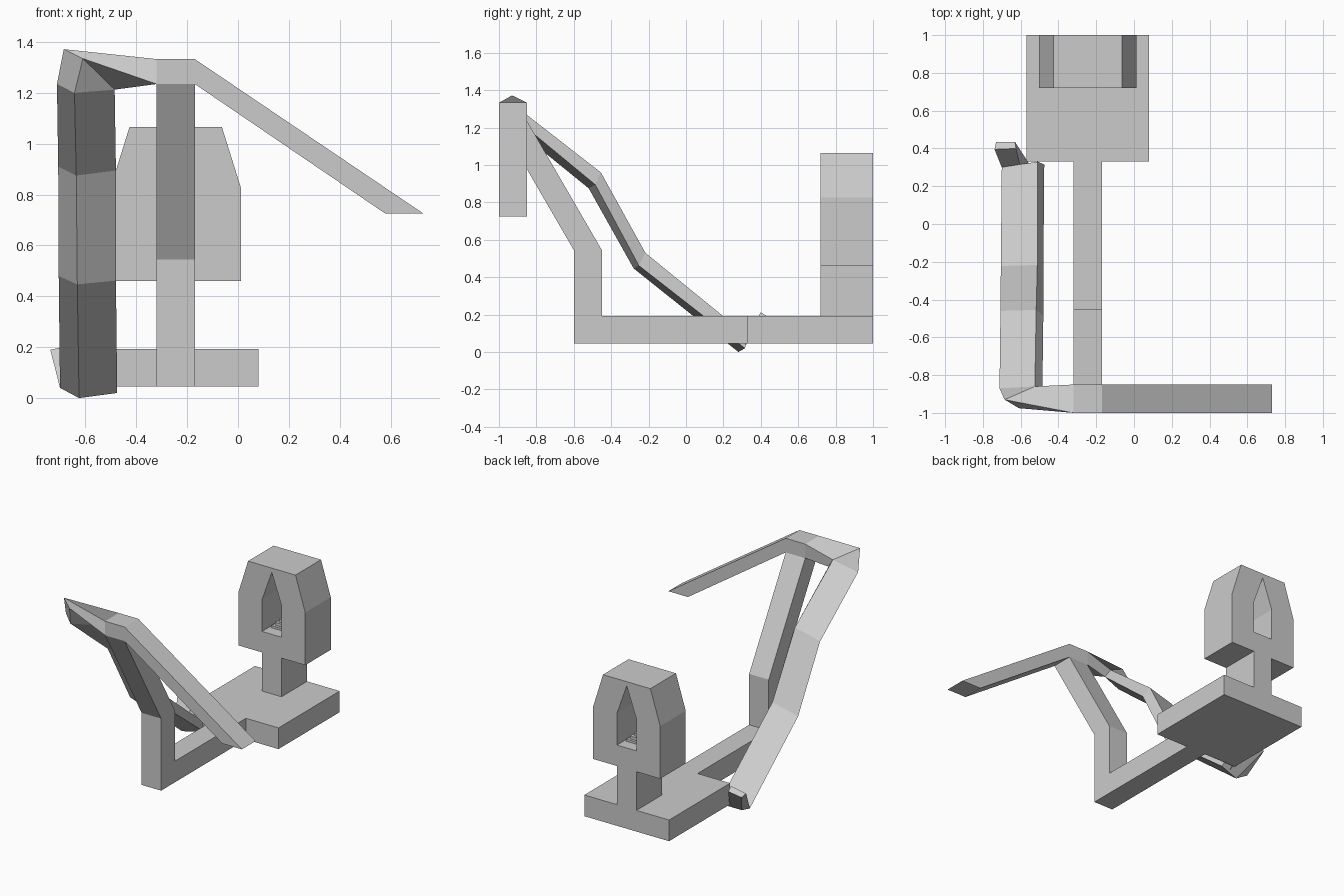
import bpy, bmesh
from mathutils import Vector

if "Cube" in bpy.data.objects:
    bpy.data.objects.remove(bpy.data.objects["Cube"])


def loft(name, rings):
    """Skin a chain of equal-sized rings and cap both ends."""
    bm = bmesh.new()
    vs = [[bm.verts.new(p) for p in r] for r in rings]
    n = len(rings[0])
    for a, b in zip(vs, vs[1:]):
        for i in range(n):
            j = (i + 1) % n
            bm.faces.new((a[i], a[j], b[j], b[i]))
    bm.faces.new(vs[0])
    bm.faces.new(vs[-1])
    bmesh.ops.remove_doubles(bm, verts=bm.verts, dist=1e-5)
    bmesh.ops.recalc_face_normals(bm, faces=bm.faces)
    me = bpy.data.meshes.new(name)
    bm.to_mesh(me)
    bm.free()
    ob = bpy.data.objects.new(name, me)
    bpy.context.collection.objects.link(ob)
    return ob


def prism_y(name, xz, y0, y1):
    return loft(name, [[(x, y, z) for x, z in xz] for y in (y0, y1)])


def prism_x(name, yz, x0, x1):
    return loft(name, [[(x, y, z) for y, z in yz] for x in (x0, x1)])


def box(name, x0, x1, y0, y1, z0, z1):
    return prism_y(name, [(x0, z0), (x1, z0), (x1, z1), (x0, z1)], y0, y1)


XL, XR = -0.32, -0.17          # width of the central spine
XC = (XL + XR) / 2

# base plate and the bent spine rising at the front
box("base_plate", -0.57, 0.08, 0.33, 1.0, 0.045, 0.192)
prism_x("spine", [(0.33, 0.045), (-0.6, 0.045), (-0.6, 0.545), (-1, 1.235),
                  (-1, 1.333), (-0.85, 1.333), (-0.85, 1.235), (-0.45, 0.545),
                  (-0.45, 0.192), (0.33, 0.192)], XL, XR)

# straight arm sloping down to the right
prism_y("right_arm", [(XR, 1.333), (XR, 1.235), (0.58, 0.725), (0.73, 0.725)], -1, -0.85)

# crossing piece, twisted to the outer corner
A0, B0 = (-0.685, -0.93, 1.372), (-0.61, -0.975, 1.335)
leg = [
    [(-0.712, -0.87, 1.235), (-0.643, -0.92, 1.2), (-0.485, -0.87, 1.213), (-0.525, -0.86, 1.275)],
    [(-0.707, -0.46, 0.91), (-0.636, -0.52, 0.875), (-0.48, -0.485, 0.895), (-0.518, -0.455, 0.96)],
    [(-0.705, -0.222, 0.48), (-0.632, -0.28, 0.447), (-0.48, -0.252, 0.462), (-0.512, -0.217, 0.53)],
    [(-0.70, 0.30, 0.04), (-0.625, 0.28, 0.0), (-0.475, 0.315, 0.02), (-0.51, 0.33, 0.085)],
]
A1, B1, C1, D1 = leg[0]
loft("left_arm_crossing", [
    [(XL, -1, 1.333), (XL, -1, 1.235), (XL, -0.85, 1.235), (XL, -0.85, 1.333)],
    [A0, B0, C1, D1]])
loft("left_arm_corner", [[A0, A1, D1], [B0, B1, C1]])

# long bent left arm and its upturned tip
loft("left_arm", leg)
A4, B4, C4, D4 = (Vector(p) for p in leg[3])
loft("left_arm_tip", [
    [A4, B4, B4.lerp(C4, 0.55), A4.lerp(D4, 0.5)],
    [(-0.738, 0.395, 0.19), (-0.73, 0.435, 0.175), (-0.63, 0.435, 0.19), (-0.625, 0.40, 0.213)]])

# stem and tapered housing with a pointed opening
box("stem", XL, XR, 0.72, 1.0, 0.192, 0.46)
head = prism_y("housing", [(XC - .257, .46), (XC + .257, .46), (XC + .257, .825),
                           (XC + .182, 1.065), (XC - .182, 1.065), (XC - .257, .825)], 0.72, 1.0)
cutter = prism_y("opening_cutter", [(XL, .605), (XR, .605), (XR, .825),
                                    (XC, 1.035), (XL, .825)], 0.6, 1.1)
cutter.hide_render = True
cutter.display_type = 'WIRE'
mod = head.modifiers.new("opening", 'BOOLEAN')
mod.operation = 'DIFFERENCE'
mod.solver = 'EXACT'
mod.object = cutter

# small stepped pedestal inside the opening
z = 0.605
for i, (half, h) in enumerate([(.06, .015), (.042, .02), (.025, .02), (.012, .05)]):
    box(f"pedestal_step_{i + 1}", XC - half, XC + half, .86 - half, .86 + half, z, z + h)
    z += h
